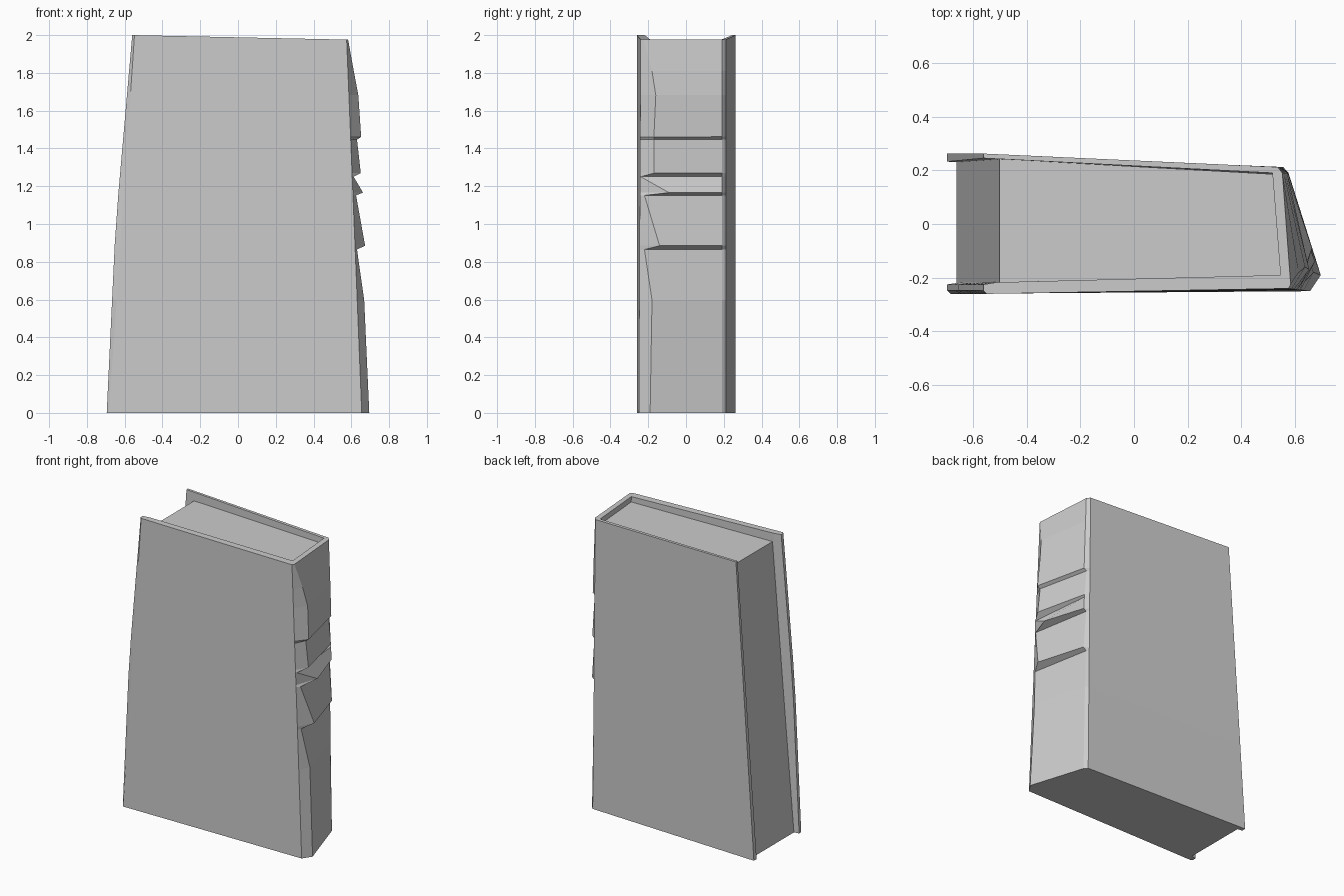
import bpy, bmesh

if "Cube" in bpy.data.objects:
    bpy.data.objects.remove(bpy.data.objects["Cube"])


def loft(name, rings):
    """Skin equal-length rings of points and cap both ends."""
    bm = bmesh.new()
    loops = [[bm.verts.new(p) for p in ring] for ring in rings]
    n = len(loops[0])
    for a, b in zip(loops, loops[1:]):
        for i in range(n):
            j = (i + 1) % n
            bm.faces.new((a[i], a[j], b[j], b[i]))
    bm.faces.new(loops[0][::-1])
    bm.faces.new(loops[-1])
    bmesh.ops.recalc_face_normals(bm, faces=bm.faces)
    mesh = bpy.data.meshes.new(name)
    bm.to_mesh(mesh)
    bm.free()
    obj = bpy.data.objects.new(name, mesh)
    bpy.context.collection.objects.link(obj)
    return obj


def mix(a, b, t):
    return a + (b - a) * t


# Worn spine: height, ridge x, ridge y, back-corner x
SPINE = [
    (0.00, 0.695, -0.19, 0.575), (0.60, 0.668, -0.18, 0.563),
    (0.87, 0.630, -0.22, 0.553), (0.89, 0.673, -0.14, 0.575),
    (1.16, 0.625, -0.22, 0.553), (1.175, 0.662, -0.09, 0.573),
    (1.26, 0.612, -0.24, 0.568), (1.28, 0.650, -0.17, 0.567),
    (1.46, 0.630, -0.17, 0.550), (1.475, 0.652, -0.17, 0.570),
    (1.70, 0.637, -0.16, 0.563), (1.83, 0.613, -0.18, 0.558),
    (2.00, 0.583, -0.225, 0.552),
]


def cover_ring(z, ridge_x, ridge_y, back_x):
    t = z / 2
    left = mix(-0.695, -0.56, t)
    bulge = 0.02 * (1 - abs(2 * t - 1))
    front_x = mix(0.655, 0.575, t)
    pts = [
        (left - bulge, -0.225), (left - bulge, -0.248),
        (left + 0.012, -0.26),
        (front_x, mix(-0.25, -0.24, t)),
        (ridge_x, ridge_y),
        (back_x, 0.19), (mix(0.555, 0.535, t), 0.212),
        (left, 0.262), (left, mix(0.232, 0.245, t)),
        (mix(0.53, 0.515, t), mix(0.165, 0.19, t)),
        (mix(0.61, 0.545, t), -0.19), (left + 0.05, -0.217),
    ]
    # The top edge drops slightly toward the spine
    return [(x, y, z * (1 - 0.012 * (x + 0.56) / 1.14 * t)) for x, y in pts]


loft("book_cover", [cover_ring(*row) for row in SPINE])


# Page block, recessed at the top and the open side
def page_ring(z):
    t = z / 1.94
    left = mix(-0.66, -0.5, t)
    return [(left, -0.23, z), (mix(0.62, 0.56, t), -0.21, z),
            (mix(0.54, 0.525, t), 0.185, z), (left, 0.242, z)]


loft("page_block", [page_ring(0.0), page_ring(1.94)])
